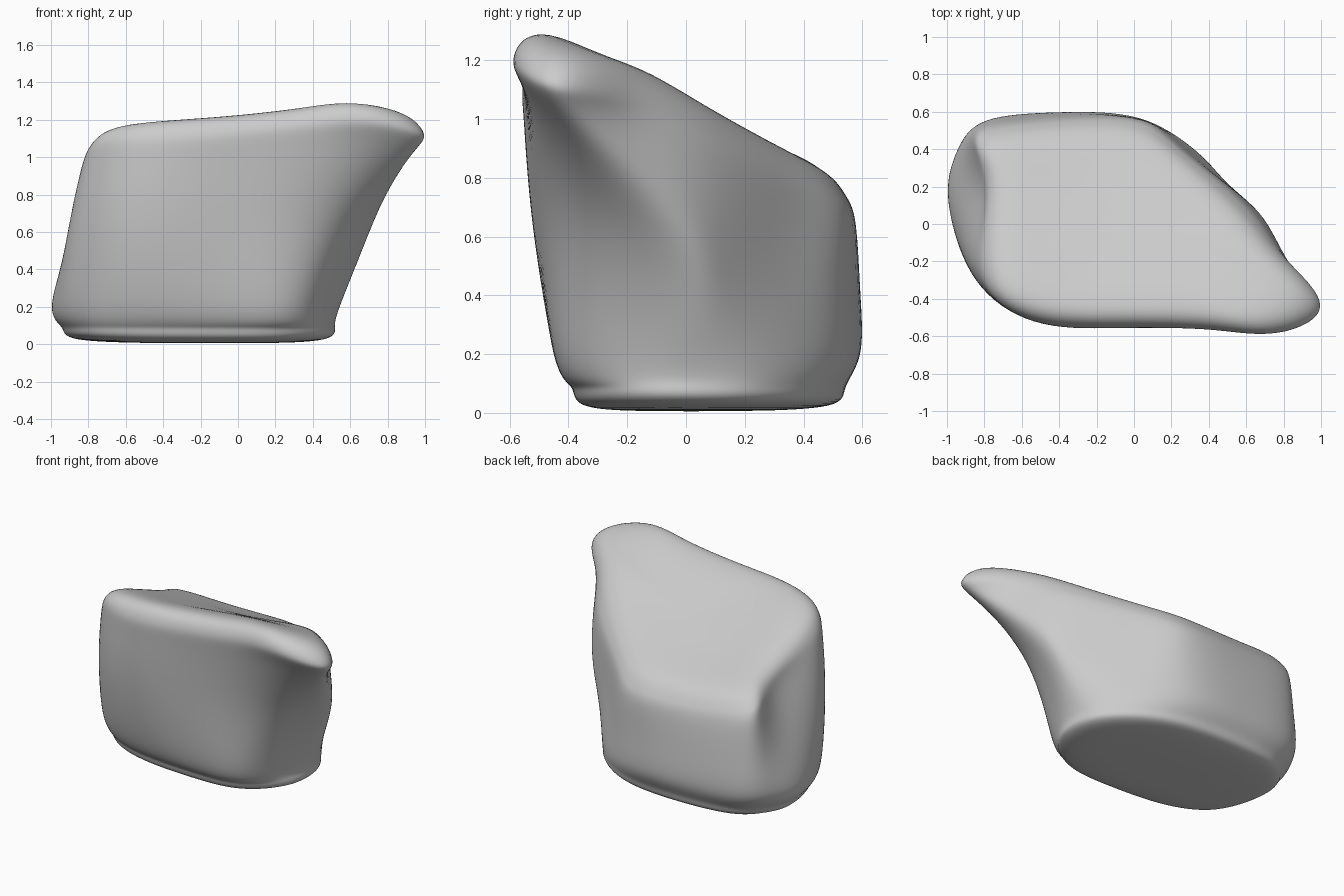
import bpy
import bmesh
from mathutils import Vector

cube = bpy.data.objects.get("Cube")
if cube:
    bpy.data.objects.remove(cube)

# Plan outlines from low to high, anticlockwise from the left side
BASE = [(-.86, .18), (-.82, -.05), (-.7, -.22), (-.45, -.32), (-.1, -.35),
        (.15, -.34), (.32, -.26), (.43, -.12), (.46, .03), (.42, .2),
        (.25, .37), (0, .47), (-.35, .49), (-.66, .45), (-.8, .33)]
LOW = [(-1, .2), (-.96, -.04), (-.83, -.26), (-.53, -.41), (-.1, -.45),
       (.2, -.44), (.37, -.35), (.48, -.18), (.54, 0), (.5, .2),
       (.3, .42), (0, .57), (-.4, .59), (-.78, .55), (-.94, .4)]
MIDDLE = [(-.91, .2), (-.92, -.05), (-.85, -.29), (-.55, -.5), (-.1, -.51),
          (.25, -.48), (.53, -.38), (.66, -.17), (.69, .02), (.57, .15),
          (.33, .36), (.05, .56), (-.4, .59), (-.78, .55), (-.9, .41)]
RIM = [(-.81, .18), (-.84, -.08), (-.8, -.34), (-.5, -.53), (-.05, -.545),
       (.4, -.54), (.76, -.51), (.92, -.4), (.8, -.18), (.62, .1),
       (.27, .39), (.03, .56), (-.4, .57), (-.76, .53), (-.86, .42)]
CROWN = [(-.78, .2), (-.8, -.1), (-.74, -.38), (-.45, -.53), (-.05, -.55),
         (.4, -.56), (.75, -.585), (1, -.43), (.8, -.18), (.58, .08),
         (.25, .37), (0, .53), (-.4, .53), (-.74, .49), (-.82, .38)]


def top_height(x, y):
    """Sloping top that levels out at the front and dips at the point."""
    return (1.045 + .07 * max(x, -.25) - (.46 + .09 * x) * max(y, -.4)
            - .4 * max(0, x - .68))


def shrink(outline, scale):
    return [(-.1 + (x + .1) * scale, y * scale) for x, y in outline]


def flat_ring(outline, z, scale=1):
    return [Vector((x, y, z)) for x, y in shrink(outline, scale)]


def sloped_ring(outline, level, scale=1):
    """Ring at a share of the local top height."""
    return [Vector((x, y, level * top_height(x, y)))
            for x, y in shrink(outline, scale)]


rings = [flat_ring(BASE, .008, .5), flat_ring(BASE, .025),
         flat_ring(BASE, .09, 1.1), flat_ring(LOW, .2),
         sloped_ring(MIDDLE, .52), sloped_ring(RIM, .82),
         sloped_ring(CROWN, .93), sloped_ring(CROWN, 1, .84),
         sloped_ring(CROWN, 1, .45)]

# Loft the rings and close both ends
bm = bmesh.new()
loops = [[bm.verts.new(p) for p in points] for points in rings]
count = len(LOW)
for low, high in zip(loops, loops[1:]):
    for i in range(count):
        j = (i + 1) % count
        bm.faces.new((low[i], low[j], high[j], high[i]))
bm.faces.new(loops[0][::-1])
bm.faces.new(loops[-1])
bmesh.ops.recalc_face_normals(bm, faces=bm.faces)
mesh = bpy.data.meshes.new("boulder")
bm.to_mesh(mesh)
bm.free()
boulder = bpy.data.objects.new("boulder", mesh)
bpy.context.collection.objects.link(boulder)

# Round the stone, moving the cage so the smooth skin meets the rings
rounding = boulder.modifiers.new("rounding", "SUBSURF")
rounding.levels = rounding.render_levels = 3
targets = [p for points in rings for p in points]
for step in range(3):
    graph = bpy.context.evaluated_depsgraph_get()
    graph.update()
    skin = boulder.evaluated_get(graph).data
    gaps = [p - skin.vertices[i].co for i, p in enumerate(targets)]
    for vertex, gap in zip(mesh.vertices, gaps):
        vertex.co += gap
    mesh.update()

bpy.context.view_layer.objects.active = boulder
boulder.select_set(True)
bpy.ops.object.modifier_apply(modifier=rounding.name)
bpy.ops.object.shade_smooth()

# Plain stone colour
stone = bpy.data.materials.new("stone grey")
stone.use_nodes = True
colour = (.6, .6, .6, 1)
stone.diffuse_color = colour
stone.node_tree.nodes["Principled BSDF"].inputs["Base Color"].default_value = colour
boulder.data.materials.append(stone)
